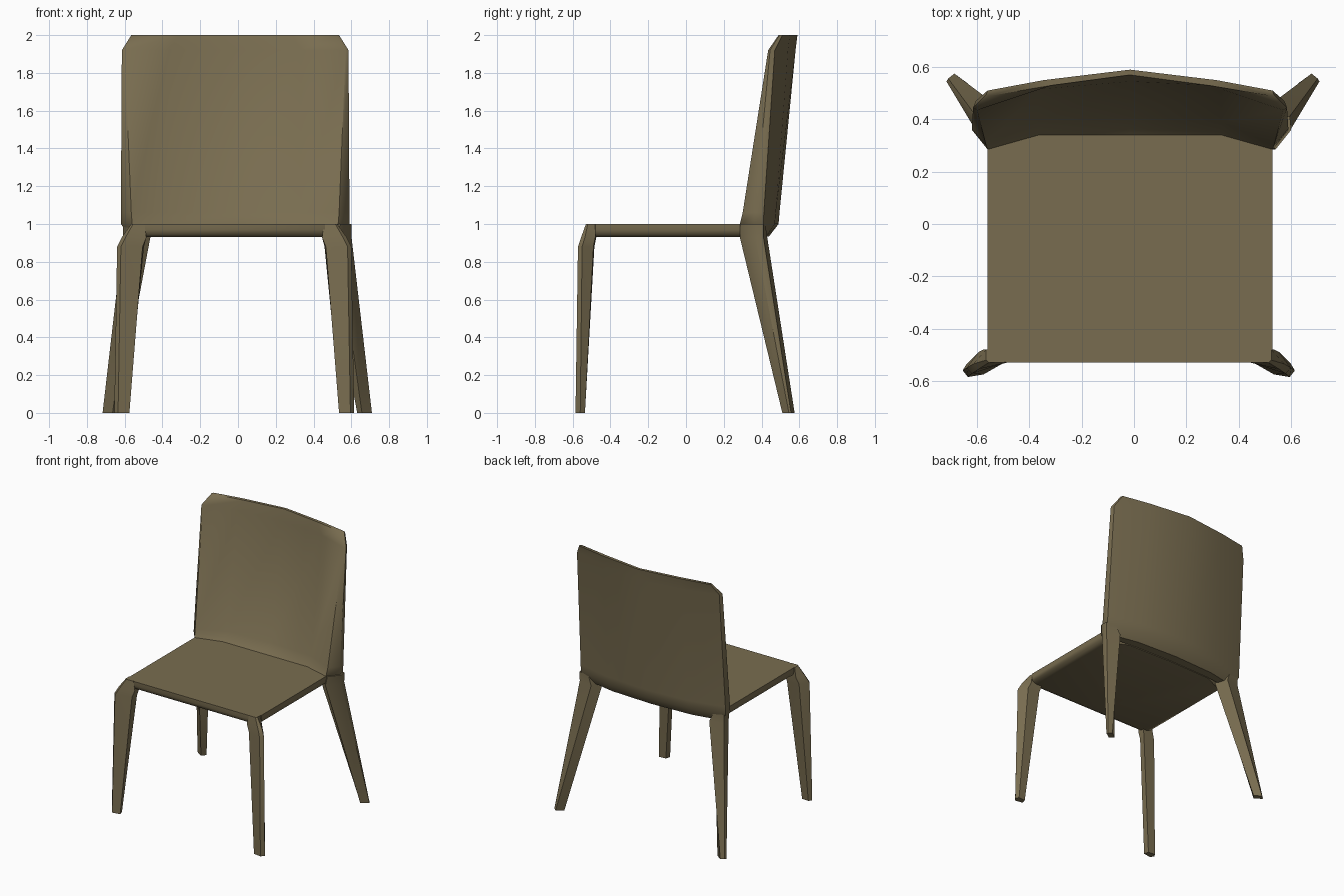
import bpy, bmesh, math

if "Cube" in bpy.data.objects:
    bpy.data.objects.remove(bpy.data.objects["Cube"])

mat = bpy.data.materials.new("olive brown")
mat.diffuse_color = (0.19, 0.152, 0.08, 1)
mat.use_nodes = True
mat.node_tree.nodes["Principled BSDF"].inputs["Base Color"].default_value = mat.diffuse_color
CX = -0.015  # centre line of seat and back


def loft(name, rings, angle=50):
    """Skin a closed solid through rings of equal point count."""
    bm = bmesh.new()
    vs = [[bm.verts.new(p) for p in r] for r in rings]
    n = len(vs[0])
    for a, b in zip(vs, vs[1:]):
        for i in range(n):
            j = (i + 1) % n
            bm.faces.new((a[i], a[j], b[j], b[i]))
    caps = [bm.faces.new(vs[0]), bm.faces.new(vs[-1])]
    bmesh.ops.triangulate(bm, faces=caps)
    bmesh.ops.recalc_face_normals(bm, faces=bm.faces[:])
    me = bpy.data.meshes.new(name)
    bm.to_mesh(me)
    bm.free()
    me.materials.append(mat)
    ob = bpy.data.objects.new(name, me)
    bpy.context.collection.objects.link(ob)
    bpy.ops.object.select_all(action='DESELECT')
    ob.select_set(True)
    bpy.context.view_layer.objects.active = ob
    bpy.ops.object.shade_smooth_by_angle(angle=math.radians(angle))
    return ob


def sym(half, z):
    """Mirror a half outline that starts and ends on the centre line."""
    right = [(CX + x, y, z) for x, y in half]
    left = [(CX - x, y, z) for x, y in half[-2:0:-1]]
    return right + left


# Seat: thin slab with rounded rim and cut front corners
def seat_ring(d, z):
    return sym([(0, -.53 + d), (.475, -.53 + d), (.545 - d, -.48), (.545 - d, .29),
                (.36, .36), (0, .37)], z)


loft("seat", [seat_ring(.04, .93), seat_ring(.008, .945), seat_ring(0, .97),
              seat_ring(0, 1.0)])

# Backrest: curved shell, thick at the base and thin at the top
back = [
    (.935, [(0, .36), (.35, .36), (.5, .34), (.545, .35), (.56, .38), (.33, .425), (0, .44)]),
    (1.0, [(0, .34), (.35, .34), (.545, .285), (.605, .36), (.6, .41), (.33, .47), (0, .49)]),
    (1.06, [(0, .41), (.35, .39), (.55, .3), (.605, .365), (.6, .412), (.33, .475), (0, .495)]),
    (1.92, [(0, .545), (.35, .515), (.585, .435), (.6, .445), (.59, .47), (.33, .54), (0, .58)]),
    (2.0, [(0, .57), (.3, .53), (.535, .49), (.55, .495), (.545, .51), (.33, .55), (0, .59)]),
]
loft("backrest", [sym(h, z) for z, h in back])

# Legs: tapered, splayed, bent at the knee into the seat corners
front = [
    (0, [(.555, -.575), (.615, -.585), (.635, -.56), (.62, -.535), (.565, -.54)]),
    (.88, [(.485, -.535), (.60, -.572), (.62, -.55), (.575, -.49), (.478, -.485)]),
    (.93, [(.465, -.53), (.575, -.555), (.595, -.535), (.555, -.48), (.465, -.475)]),
    (1.0, [(.475, -.53), (.535, -.53), (.545, -.52), (.545, -.48), (.475, -.48)]),
]
rear = [
    (0, [(.66, .51), (.713, .545), (.706, .556), (.683, .575), (.635, .54)]),
    (.93, [(.53, .285), (.605, .365), (.598, .41), (.49, .43), (.46, .33)]),
    (1.0, [(.545, .285), (.605, .36), (.6, .41), (.52, .42), (.5, .33)]),
]
for label, rings, ox in (("front_leg", front, -.02), ("rear_leg", rear, -.004)):
    for side, s in (("right", 1), ("left", -1)):
        loft(f"{label}_{side}", [[(ox + s * x, y, z) for x, y in r] for z, r in rings])
